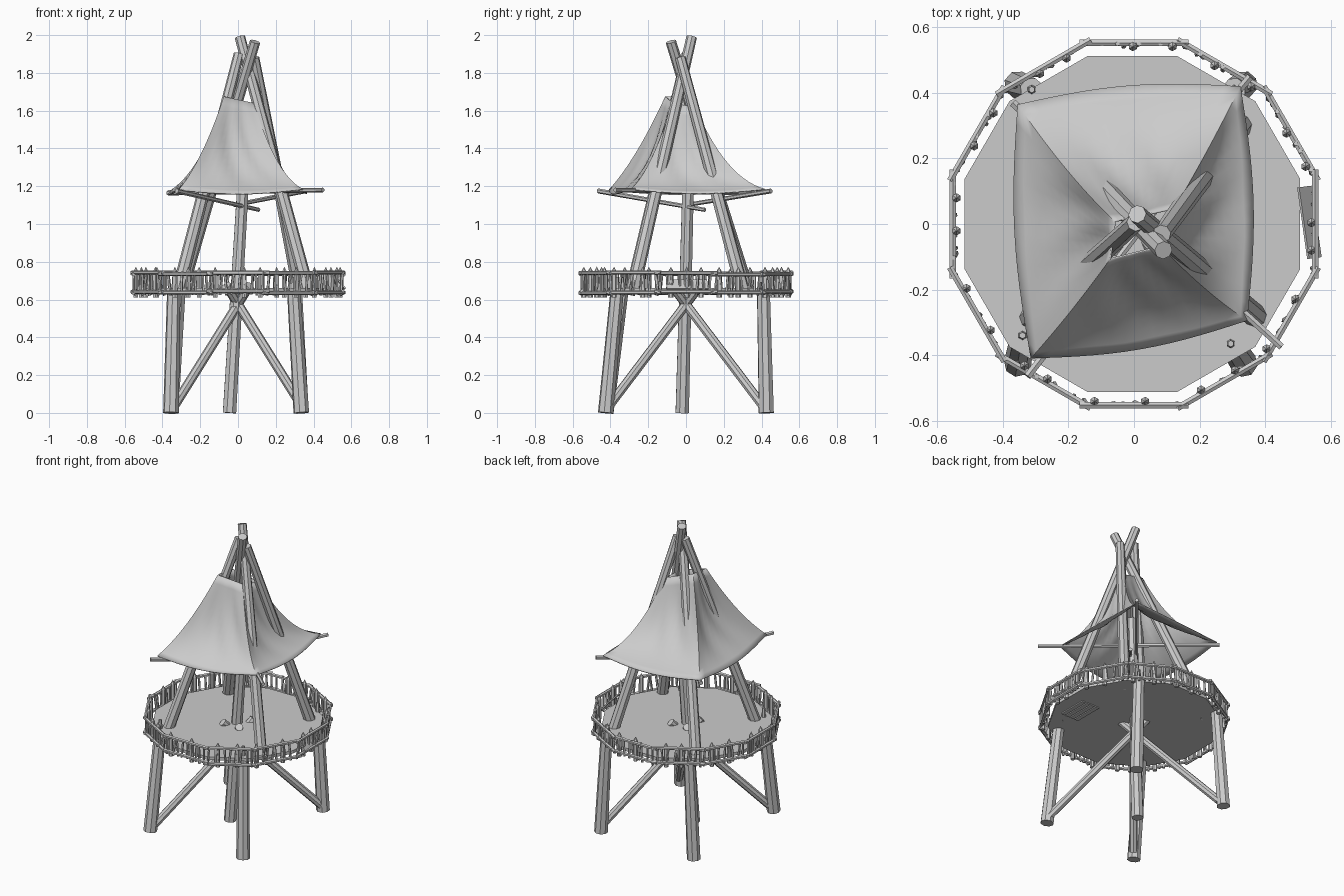
import bpy, bmesh, math, random
from mathutils import Vector, Matrix

random.seed(4)
if "Cube" in bpy.data.objects:
    bpy.data.objects.remove(bpy.data.objects["Cube"])

grey = bpy.data.materials.new("plain grey")
grey.use_nodes = True
grey.diffuse_color = (0.6, 0.6, 0.6, 1)
grey.node_tree.nodes["Principled BSDF"].inputs["Base Color"].default_value = (0.6, 0.6, 0.6, 1)


def finish(bm, name, smooth=None):
    bmesh.ops.recalc_face_normals(bm, faces=bm.faces)
    mesh = bpy.data.meshes.new(name)
    bm.to_mesh(mesh)
    bm.free()
    mesh.materials.append(grey)
    obj = bpy.data.objects.new(name, mesh)
    bpy.context.collection.objects.link(obj)
    if smooth:
        bpy.ops.object.select_all(action="DESELECT")
        obj.select_set(True)
        bpy.context.view_layer.objects.active = obj
        bpy.ops.object.shade_smooth_by_angle(angle=math.radians(smooth))
    return obj


def rod(bm, a, b, r1, r2=None, sides=8):
    """Tapered pole from a to b."""
    a, b = Vector(a), Vector(b)
    d = b - a
    turn = d.to_track_quat("Z", "Y").to_matrix().to_4x4()
    bmesh.ops.create_cone(bm, cap_ends=True, segments=sides, radius1=r1,
                          radius2=r1 if r2 is None else r2, depth=d.length,
                          matrix=Matrix.Translation((a + b) / 2) @ turn)


def pole(name, a, b, r1, r2=None, sides=8):
    bm = bmesh.new()
    rod(bm, a, b, r1, r2, sides)
    return finish(bm, name)


def box(bm, centre, size, turn=Matrix.Identity(4)):
    bmesh.ops.create_cube(bm, size=1, matrix=Matrix.Translation(centre) @ turn
                          @ Matrix.Diagonal((*size, 1)))


# Lower legs leaning in, each with a peg through the deck and a brace crossing under it
legs = {"right_front": (-1, -1, -0.34, -0.34), "left_front": (1, -1, 0.295, -0.365),
        "left_back": (1, 1, 0.305, 0.41), "right_back": (-1, 1, -0.312, 0.41)}
for side, (sx, sy, tx, ty) in legs.items():
    pole("lower_leg_" + side, (0.345 * sx - 0.01, 0.425 * sy, 0), (tx, ty, 0.645), 0.042, 0.036)
    pole("brace_" + side, (0.335 * sx, 0.405 * sy, 0.04), (-0.062 * sx, -0.076 * sy, 0.675), 0.025)
    pole("leg_peg_" + side, (tx, ty, 0.64), (tx, ty, 0.72), 0.015, 0.01, 6)

# Central post and the four upper poles: two long ones cross, two lean on them
pole("centre_post", (-0.045, -0.02, 0), (0.035, 0.015, 1.35), 0.038, 0.032)
pole("upper_pole_left_front", (0.37, -0.28, 0.65), (0.01, 0.03, 1.99), 0.036, 0.028)
pole("upper_pole_right_back", (-0.3, 0.325, 0.65), (0.09, -0.08, 1.965), 0.036, 0.028)
pole("upper_pole_right_front", (-0.315, -0.285, 0.65), (0.005, 0.005, 1.9), 0.036, 0.028)
pole("upper_pole_left_back", (0.325, 0.3, 0.65), (0.085, -0.03, 1.88), 0.036, 0.028)

# Twelve-sided deck
bm = bmesh.new()
bmesh.ops.create_cone(bm, cap_ends=True, segments=12, radius1=0.53, radius2=0.53, depth=0.02,
                      matrix=Matrix.Translation((-0.005, 0, 0.65)) @ Matrix.Rotation(math.radians(15), 4, "Z"))
finish(bm, "deck")

# Boards fixed under the deck and a loose board leaning on the railing
bm = bmesh.new()
for i in range(4):
    box(bm, (0.3 + 0.035 * i, -0.09, 0.637), (0.028, 0.2, 0.008))
finish(bm, "under_deck_boards")
bm = bmesh.new()
lean = Matrix.Rotation(math.radians(8), 4, "Z") @ Matrix.Rotation(math.radians(50), 4, "Y")
box(bm, (0.535, 0.005, 0.68), (0.06, 0.22, 0.008), lean)
finish(bm, "loose_board")


# Railing: overlapping rails, pointed posts and uneven pickets on each side
def corner(i, r):
    a = math.radians(15 + 30 * i)
    return Vector((r * math.cos(a), r * math.sin(a), 0))


rails, posts, pickets = bmesh.new(), bmesh.new(), bmesh.new()
for i in range(12):
    a, b = corner(i, 0.572), corner(i + 1, 0.572)
    over = (b - a).normalized() * 0.018
    for z in (0.64, 0.738):
        lift = Vector((0, 0, z + random.uniform(-0.006, 0.006)))
        rod(rails, a - over + lift, b + over + lift, 0.011, sides=6)
    c, d = corner(i, 0.56), corner(i + 1, 0.56)
    for f in (0.06, 0.52):
        p = c.lerp(d, f + random.uniform(-0.03, 0.2))
        low, high = p + Vector((0, 0, 0.612)), p + Vector((0, 0, 0.748))
        rod(posts, low, high, 0.014, sides=6)
        rod(posts, high, high + Vector((0, 0, 0.026)), 0.014, 0.0, sides=6)
    for k in range(9):
        f = (k + 0.5) / 9 + random.uniform(-0.03, 0.03)
        p = a.lerp(b, f) * random.uniform(0.98, 1.0)
        q = a.lerp(b, f + random.uniform(-0.05, 0.05)) * 0.995
        p.z, q.z = 0.632 + random.uniform(-0.012, 0), 0.74 + random.uniform(-0.008, 0.01)
        rod(pickets, p, q, 0.0075, sides=5)
finish(rails, "railing_rails")
finish(posts, "railing_posts")
finish(pickets, "railing_pickets")

# Cloth roof: each ridge is a curve (corner, middle, top), with sagging cloth between ridges
ridges = [[Vector(p) for p in ridge] for ridge in (
    ((-0.315, -0.41, 1.18), (-0.19, -0.27, 1.33), (-0.075, -0.11, 1.675)),
    ((0.345, -0.295, 1.185), (0.205, -0.2, 1.25), (0.085, -0.07, 1.64)),
    ((0.325, 0.42, 1.185), (0.22, 0.21, 1.24), (0.125, 0.05, 1.62)),
    ((-0.355, 0.365, 1.18), (-0.2, 0.14, 1.28), (-0.06, 0.01, 1.68)))]


def along(ridge, t):
    return ridge[0] * (1 - t) ** 2 + ridge[1] * 2 * t * (1 - t) + ridge[2] * t * t


steps, levels = 14, 14
bm = bmesh.new()
rings = []
for level in range(levels + 1):
    t = level / levels
    ring = []
    for s in range(4):
        c0, c1 = along(ridges[s], t), along(ridges[(s + 1) % 4], t)
        outward = Vector((c1.y - c0.y, c0.x - c1.x, 0)).normalized()
        for k in range(steps):
            f = k / steps
            belly = math.sin(math.pi * f)
            arch = math.sin(math.pi * t)
            fold = 0.008 * arch * math.sin(f * 17 + 8 * t + s) * belly
            p = c0.lerp(c1, f) + outward * (belly * (0.03 * (1 - t) - 0.045 * arch) + fold)
            p.z -= 0.022 * belly * (1 - t)
            ring.append(bm.verts.new(p))
    rings.append(ring)
count = 4 * steps
for low, high in zip(rings, rings[1:]):
    for j in range(count):
        n = (j + 1) % count
        bm.faces.new((low[j], low[n], high[n], high[j]))
roof = finish(bm, "cloth_roof", 50)
thick = roof.modifiers.new("Thickness", "SOLIDIFY")
thick.thickness = 0.005

# Thin spars spreading the cloth
pole("spar_long", (-0.37, 0.37, 1.165), (0.45, -0.375, 1.18), 0.014, 0.012, 6)
pole("spar_front", (-0.325, -0.465, 1.175), (0.11, 0.1, 1.075), 0.013, 0.011, 6)
pole("spar_back", (0.355, 0.45, 1.175), (-0.02, 0.0, 1.1), 0.013, 0.011, 6)
